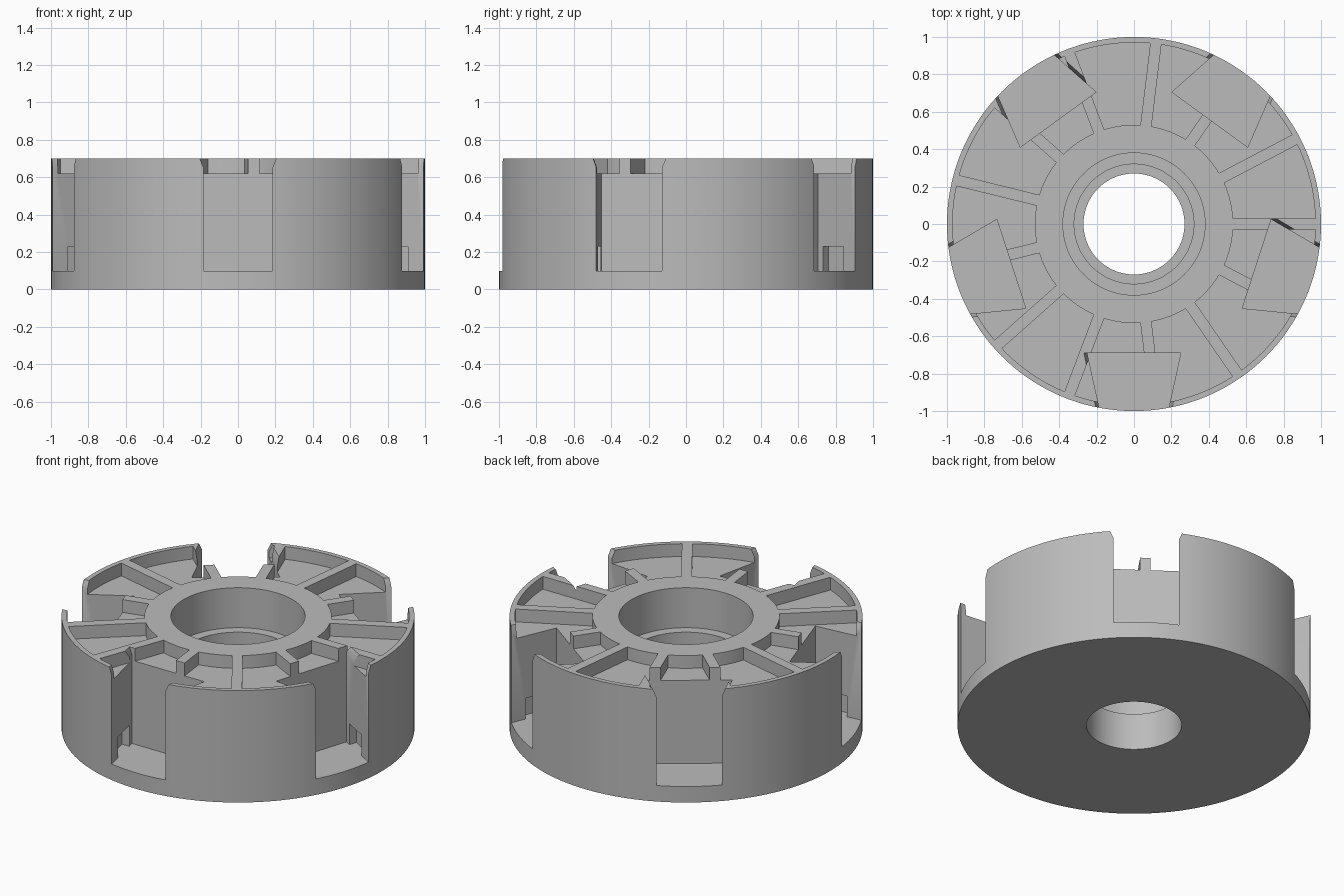
import bpy, bmesh, math

if "Cube" in bpy.data.objects:
    bpy.data.objects.remove(bpy.data.objects["Cube"])

TOP, FLOOR, POCKET = 0.70, 0.10, 0.62
SEG = 144

grey = bpy.data.materials.new("plain grey")
grey.diffuse_color = (0.5, 0.5, 0.5, 1)
grey.use_nodes = True
grey.node_tree.nodes["Principled BSDF"].inputs["Base Color"].default_value = grey.diffuse_color


def finish(name, bm):
    bmesh.ops.recalc_face_normals(bm, faces=bm.faces)
    me = bpy.data.meshes.new(name)
    bm.to_mesh(me)
    bm.free()
    ob = bpy.data.objects.new(name, me)
    me.materials.append(grey)
    bpy.context.collection.objects.link(ob)
    return ob


def loft(bm, layers):
    """Closed solid through stacked outlines: [(z, [(x, y), ...]), ...]"""
    rings = [[bm.verts.new((x, y, z)) for x, y in pts] for z, pts in layers]
    n = len(rings[0])
    for a, b in zip(rings, rings[1:]):
        for i in range(n):
            j = (i + 1) % n
            bm.faces.new((a[i], a[j], b[j], b[i]))
    bm.faces.new(rings[0][::-1])
    bm.faces.new(rings[-1])


def turn(pts, ang):
    c, s = math.cos(ang), math.sin(ang)
    return [(x * c - y * s, x * s + y * c) for x, y in pts]


# Round body with a stepped bore
profile = [(0.27, 0), (1, 0), (1, TOP), (0.38, TOP),
           (0.38, 0.45), (0.32, 0.45), (0.32, 0.23), (0.27, 0.23)]
bm = bmesh.new()
rings = []
for k in range(SEG):
    a = 2 * math.pi * k / SEG
    rings.append([bm.verts.new((r * math.cos(a), r * math.sin(a), z)) for r, z in profile])
for k in range(SEG):
    a, b = rings[k], rings[(k + 1) % SEG]
    for i in range(len(profile)):
        j = (i + 1) % len(profile)
        bm.faces.new((a[i], b[i], b[j], a[j]))
body = finish("ribbed_rotor_body", bm)

# Thirteen shallow top pockets, leaving straight radial ribs between them
RIBS, RIB_HALF = 13, 0.03
bm = bmesh.new()
step = 2 * math.pi / RIBS
for k in range(RIBS):
    outline = []
    for r, order in ((0.53, range(13)), (0.97, range(12, -1, -1))):
        off = math.asin(RIB_HALF / r)
        for i in order:
            a = k * step + off + (step - 2 * off) * i / 12
            outline.append((r * math.cos(a), r * math.sin(a)))
    loft(bm, [(POCKET, outline), (TOP + 0.1, outline)])
pockets = finish("pocket_cutter", bm)


# Five dovetail slots, slightly flared at the top edge
def half_width(r):
    return 0.25 - (r - 0.69) * 0.22


def slot_outline(extra):
    w0, w1 = half_width(0.69) + extra, half_width(1.1) + extra
    return [(0.69, -w0), (1.1, -w1), (1.1, w1), (0.69, w0)]


slot_angles = [math.radians(-90 + 72 * k) for k in range(5)]
bm = bmesh.new()
for ang in slot_angles:
    loft(bm, [(z, turn(slot_outline(e), ang))
              for z, e in ((FLOOR, 0), (0.655, 0), (TOP, 0.018), (TOP + 0.1, 0.018))])
slots = finish("slot_cutter", bm)

# Low recess in both side walls of every slot
bm = bmesh.new()
for ang in slot_angles:
    for s in (-1, 1):
        pts = [(0.73, s * (half_width(0.73) - 0.04)), (0.89, s * (half_width(0.89) - 0.04)),
               (0.89, s * (half_width(0.89) + 0.05)), (0.73, s * (half_width(0.73) + 0.05))]
        loft(bm, [(FLOOR, turn(pts, ang)), (0.23, turn(pts, ang))])
recesses = finish("recess_cutter", bm)

# Cut everything and clean up
bpy.context.view_layer.objects.active = body
for cutter in (pockets, slots, recesses):
    m = body.modifiers.new(cutter.name, 'BOOLEAN')
    m.operation, m.solver, m.object = 'DIFFERENCE', 'EXACT', cutter
    bpy.ops.object.modifier_apply(modifier=m.name)
    bpy.data.objects.remove(cutter)

body.select_set(True)
bpy.ops.object.shade_smooth_by_angle(angle=math.radians(25))
